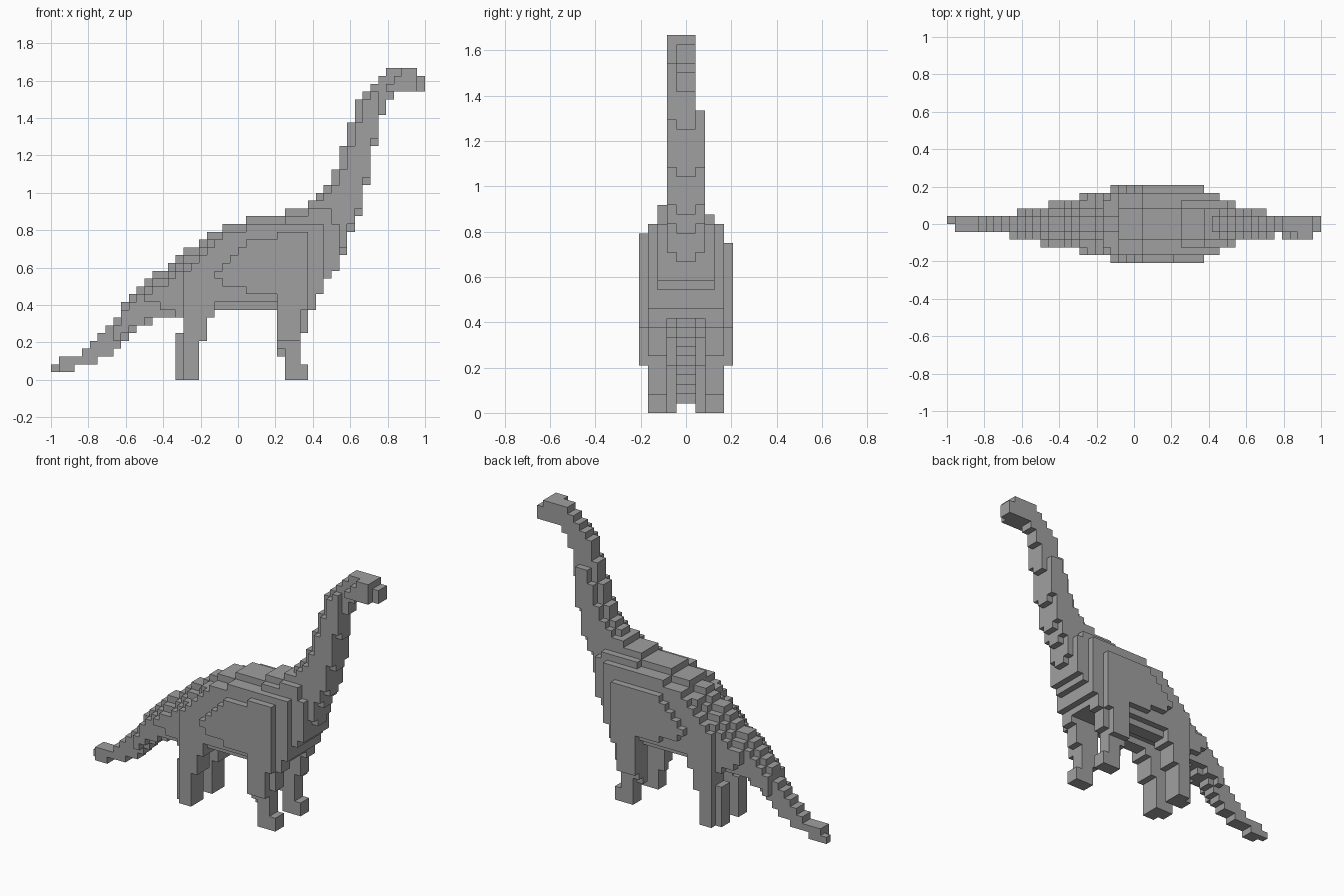
import bpy, bmesh
from mathutils import Vector

cube = bpy.data.objects.get("Cube")
if cube:
    bpy.data.objects.remove(cube, do_unlink=True)

U = 2 / 48                      # block size; 48 long, 10 wide, 40 tall

grey = bpy.data.materials.new("stone_grey")
grey.use_nodes = True
colour = (0.35, 0.35, 0.35, 1)
grey.diffuse_color = colour
grey.node_tree.nodes["Principled BSDF"].inputs["Base Color"].default_value = colour


def steps(*pairs):
    """Stepped height per column: each (column, height) holds until the next."""
    out, h = {}, pairs[0][1]
    marks = dict(pairs)
    for i in range(pairs[0][0], 48):
        h = marks.get(i, h)
        out[i] = h
    return out


# Spine and underside of the middle slices
spine = steps((0, 2), (1, 3), (4, 4), (5, 5), (6, 6), (7, 7), (8, 8), (9, 10),
              (10, 11), (11, 12), (12, 13), (13, 14), (15, 15), (16, 16), (17, 17),
              (19, 18), (20, 19), (22, 20), (25, 21), (30, 22), (33, 23), (34, 24),
              (35, 25), (36, 27), (37, 30), (38, 33), (39, 36), (40, 37), (41, 38),
              (42, 39), (43, 40), (47, 39))
under = steps((0, 1), (3, 2), (6, 3), (8, 4), (9, 5), (10, 6), (11, 7), (13, 8),
              (14, 9), (15, 10), (34, 11), (35, 13), (36, 14), (37, 16), (38, 19),
              (39, 21), (40, 25), (41, 30), (42, 34), (43, 36), (44, 37))

# Outer, middle and inner flank slices, legs included in the lower line
outer_top = steps((21, 14), (22, 15), (23, 16), (24, 17), (25, 18), (29, 19))
outer_low = steps((21, 13), (22, 12), (25, 11), (29, 5), (32, 9))
mid_top = steps((17, 14), (18, 15), (19, 16), (20, 17), (21, 18), (22, 19), (25, 20))
mid_low = steps((17, 0), (19, 5), (20, 8), (21, 10), (29, 4), (30, 0), (32, 6),
                (33, 9), (34, 11))
inner_low = steps((12, 10), (14, 9), (16, 8), (17, 0), (19, 5), (20, 8), (21, 9),
                  (29, 3), (30, 0), (32, 6), (33, 9), (34, 11), (35, 13), (36, 14))
side_low = steps((8, 5), (9, 6), (10, 7), (11, 7), (12, 8), (16, 8), (17, 0), (19, 5),
                 (20, 8), (21, 9), (29, 10), (34, 11), (35, 13), (36, 14), (37, 17),
                 (38, 20), (39, 22), (40, 26), (41, 31))

cells = set()


def fill(j, i, low, high):
    cells.update((i, j, k) for k in range(low, high))


# Middle slices run from tail tip to nose
for i in range(48):
    for j in (4, 5):
        if (i, j) != (0, 4):
            fill(j, i, under[i], spine[i])

# Slices beside the middle carry the neck sides and the inner hind legs
for j, first, last, cap in ((3, 8, 41, 40), (6, 9, 40, 32)):
    for i in range(first, last + 1):
        top = spine[i] - 1 if i < 22 else spine[i] if i < 34 else spine[i - 1]
        fill(j, i, side_low[i], min(top, cap))

# Inner flanks
for j, first, cap in ((2, 12, 22), (7, 13, 21)):
    for i in range(first, 37):
        top = spine[i] - (2 if i < 20 else 1)
        fill(j, i, inner_low[i], min(top, cap, 20 if i == 36 else 40))

# Middle and outer flanks
for i in range(17, 35):
    for j in (1, 8):
        fill(j, i, mid_low[i], mid_top[i])
for i in range(21, 33):
    fill(0, i, outer_low[i], outer_top[i])
    fill(9, i, outer_low[i], min(outer_top[i], 18))

# Toes in front, heels behind
for j in (1, 2, 7, 8):
    fill(j, 32, 0, 2)
for j in (2, 3, 6, 7):
    fill(j, 16, 0, 6)

# Cheek on one side of the head
for i, top in ((43, 38), (44, 39), (45, 40), (46, 40)):
    fill(3, i, 37, top)


def part_of(cell):
    i, j, k = cell
    if i >= 42:
        return "head"
    if i >= 34 and k >= 20:
        return "neck"
    if i < 16:
        return "tail"
    if k < 9:
        end = "hind" if i < 25 else "front"
        return f"{end}_leg_{'right' if j < 5 else 'left'}"
    return "body"


def build(name, members):
    """Skin the outside of a group of blocks and merge its flat faces."""
    bm = bmesh.new()
    for cell in members:
        for axis in range(3):
            for side in (0, 1):
                near = list(cell)
                near[axis] += 2 * side - 1
                if tuple(near) in cells:
                    continue
                ring = [(0, 0), (1, 0), (1, 1), (0, 1)]
                verts = []
                for a, b in (ring if side else ring[::-1]):
                    p = list(cell)
                    p[axis] += side
                    p[(axis + 1) % 3] += a
                    p[(axis + 2) % 3] += b
                    verts.append(bm.verts.new((Vector(p) - Vector((24, 5, 0))) * U))
                bm.faces.new(verts)
    bmesh.ops.remove_doubles(bm, verts=bm.verts, dist=U / 100)
    bmesh.ops.dissolve_limit(bm, angle_limit=0.01, verts=bm.verts, edges=bm.edges)
    mesh = bpy.data.meshes.new(name)
    bm.to_mesh(mesh)
    bm.free()
    mesh.materials.append(grey)
    bpy.context.collection.objects.link(bpy.data.objects.new(name, mesh))


groups = {}
for cell in sorted(cells):
    groups.setdefault(part_of(cell), []).append(cell)
for name, members in groups.items():
    build(name, members)
